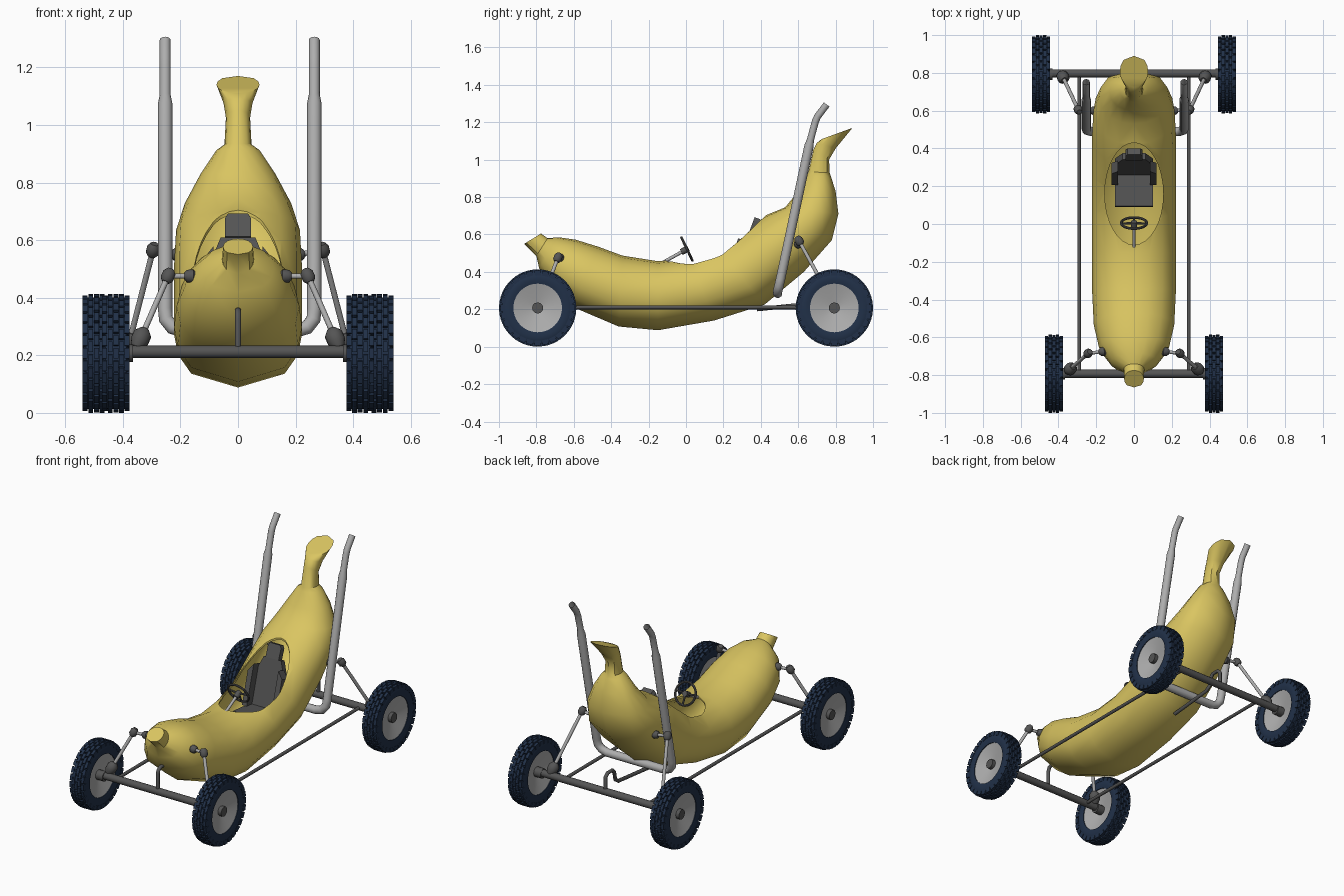
import bpy, bmesh, math
from mathutils import Vector, Matrix

if "Cube" in bpy.data.objects:
    bpy.data.objects.remove(bpy.data.objects["Cube"])


def material(name, rgb):
    m = bpy.data.materials.new(name)
    m.diffuse_color = (*rgb, 1)
    m.use_nodes = True
    m.node_tree.nodes["Principled BSDF"].inputs["Base Color"].default_value = m.diffuse_color
    return m


YELLOW = material("yellow_skin", (0.70, 0.56, 0.12))
RUBBER = material("dark_rubber", (0.015, 0.03, 0.065))
DARK = material("dark_grey", (0.09, 0.09, 0.09))
LIGHT = material("light_grey", (0.42, 0.42, 0.42))


def activate(ob):
    bpy.ops.object.select_all(action='DESELECT')
    ob.select_set(True)
    bpy.context.view_layer.objects.active = ob


def finish(name, bm, mat, angle=40):
    bmesh.ops.recalc_face_normals(bm, faces=bm.faces[:])
    me = bpy.data.meshes.new(name)
    bm.to_mesh(me)
    bm.free()
    ob = bpy.data.objects.new(name, me)
    bpy.context.collection.objects.link(ob)
    me.materials.append(mat)
    activate(ob)
    bpy.ops.object.shade_smooth_by_angle(angle=math.radians(angle))
    return ob


def loft(bm, rings, closed=False, caps=True):
    vs = [[bm.verts.new(p) for p in r] for r in rings]
    pairs = list(zip(vs, vs[1:])) + ([(vs[-1], vs[0])] if closed else [])
    for a, b in pairs:
        for i in range(len(a)):
            j = (i + 1) % len(a)
            bm.faces.new((a[i], a[j], b[j], b[i]))
    if caps and not closed:
        bm.faces.new(vs[0])
        bm.faces.new(vs[-1])


def lathe(bm, profile, centre, segs=40):
    """Revolve a closed (x, radius) profile about the x axis."""
    c = Vector(centre)
    loft(bm, [[c + Vector((x, r * math.cos(a), r * math.sin(a))) for x, r in profile]
              for a in (2 * math.pi * i / segs for i in range(segs))], closed=True)


def tube(name, pts, r, mat, radii=None, caps=True, sides=4):
    cu = bpy.data.curves.new(name, 'CURVE')
    cu.dimensions = '3D'
    cu.bevel_depth = r
    cu.bevel_resolution = sides
    cu.use_fill_caps = caps
    sp = cu.splines.new('POLY')
    sp.points.add(len(pts) - 1)
    for i, p in enumerate(pts):
        sp.points[i].co = (*p, 1)
        sp.points[i].radius = radii[i] if radii else 1
    ob = bpy.data.objects.new(name, cu)
    bpy.context.collection.objects.link(ob)
    activate(ob)
    bpy.ops.object.convert(target='MESH')
    ob = bpy.context.object
    ob.data.materials.clear()
    ob.data.materials.append(mat)
    bpy.ops.object.shade_smooth_by_angle(angle=math.radians(40))
    return ob


# Banana body: sections as (top y, top z, bottom y, bottom z, half width)
sections = [
    (-.775, .605, -.865, .55, .052), (-.74, .58, -.80, .485, .055),
    (-.68, .585, -.785, .42, .125), (-.59, .572, -.72, .30, .185),
    (-.47, .535, -.60, .21, .213), (-.34, .487, -.36, .108, .222),
    (-.15, .457, -.15, .088, .222), (.02, .475, .15, .14, .222),
    (.16, .53, .42, .225, .222), (.30, .625, .63, .40, .222),
    (.42, .70, .78, .57, .215), (.53, .745, .815, .71, .185),
    (.60, .83, .80, .83, .13), (.645, .915, .775, .91, .075),
    (.655, .935, .768, .93, .047), (.68, 1.05, .765, 1.0, .042),
    (.70, 1.09, .80, 1.06, .05), (.725, 1.11, .89, 1.17, .075)]
half = [(.73, -.74), (.94, -.38), (1, 0), (.92, .42), (.68, .76), (.36, .94)]
ring = [(0, -1)] + half + [(0, 1)] + [(-x, v) for x, v in reversed(half)]
bm = bmesh.new()
loft(bm, [[(x * w, (ty + by) / 2 + v * (ty - by) / 2, (tz + bz) / 2 + v * (tz - bz) / 2)
           for x, v in ring] for ty, tz, by, bz, w in sections])
body = finish("banana_body", bm, YELLOW)

# Cockpit opening
bm = bmesh.new()
loft(bm, [[(.155 * math.cos(a), .16 + .27 * math.sin(a), z)
           for a in (2 * math.pi * i / 32 for i in range(32))] for z in (.37, 1.0)])
cutter = finish("cockpit_cutter", bm, YELLOW)
cutter.hide_render = True
activate(body)
shell = body.modifiers.new("shell", 'SOLIDIFY')
shell.thickness = .01
shell.offset = -1
cut = body.modifiers.new("opening", 'BOOLEAN')
cut.object = cutter
cut.solver = 'EXACT'
for m in ("shell", "opening"):
    bpy.ops.object.modifier_apply(modifier=m)
bpy.ops.object.shade_smooth_by_angle(angle=math.radians(40))
bpy.data.objects.remove(cutter)

# Wheels
W = .048
tyre_profile = [(-.9 * W, .13), (-W, .15), (-.95 * W, .178), (-.75 * W, .194), (.75 * W, .194),
                (.95 * W, .178), (W, .15), (.9 * W, .13)]
rim_profile = [(-.042, .14), (-.036, .122), (-.012, .028), (.012, .028), (.036, .122), (.042, .14)]
for end, wx, wy in (("front", .424, -.793), ("rear", .492, .793)):
    for side, s in (("left", -1), ("right", 1)):
        c = Vector((s * wx, wy, .207))
        bm = bmesh.new()
        lathe(bm, tyre_profile, c)
        # staggered tread blocks
        for row in range(5):
            x = (row - 2) * .0195
            h = .0 if abs(row - 2) < 2 else .006
            for i in range(28):
                a = 2 * math.pi * (i + .5 * (row % 2)) / 28
                mat = (Matrix.Translation(c) @ Matrix.Rotation(a, 4, 'X')
                       @ Matrix.Translation((x, 0, .193 - h))
                       @ Matrix.Diagonal((.017, .036, .026, 1)))
                bmesh.ops.create_cube(bm, size=1, matrix=mat)
        finish(f"{end}_{side}_tyre", bm, RUBBER, 30)
        bm = bmesh.new()
        lathe(bm, rim_profile, c)
        finish(f"{end}_{side}_rim", bm, LIGHT)
        tube(f"{end}_{side}_hub", [c - Vector((s * .06, 0, 0)), c + Vector((s * .035, 0, 0))], .03, DARK)

# Axles, side rods and body mounts
tube("front_axle", [(-.42, -.793, .212), (.42, -.793, .212)], .022, DARK)
tube("rear_axle", [(-.48, .797, .212), (.48, .797, .212)], .022, DARK)
for side, s in (("left", -1), ("right", 1)):
    tube(f"{side}_side_rod", [(s * .29, -.79, .21), (s * .29, .797, .21)], .01, DARK)
tube("front_mount", [(0, -.793, .21), (0, -.793, .325), (0, -.785, .345), (0, -.765, .355), (0, -.66, .355)],
     .011, DARK)
tube("rear_mount", [(0, .38, .20), (0, .67, .23), (0, .70, .25), (0, .71, .30), (0, .73, .32),
                    (0, .775, .32), (0, .797, .30), (0, .797, .21)], .011, DARK)

# Suspension: body ball, joint, strut and lower mount
for end, ball, joint, foot in (
        ("front", (.165, -.675, .475), (.243, -.685, .475), (.335, -.765, .265)),
        ("rear", (.21, .60, .55), (.295, .605, .565), (.375, .775, .255))):
    for side, s in (("left", -1), ("right", 1)):
        b, j, f = (Vector((s * p[0], p[1], p[2])) for p in (ball, joint, foot))
        d = (f - j).normalized()
        n = f"{end}_{side}"
        e = (j - b).normalized()
        tube(n + "_link", [b, j], .009, LIGHT)
        tube(n + "_ball", [b - e * .02, b - e * .008, b + e * .012, b + e * .022], .024, DARK, [.6, 1, .9, .5])
        tube(n + "_joint", [j - d * .026, j - d * .012, j + d * .012, j + d * .024], .023, DARK, [.6, 1, 1, .6])
        tube(n + "_strut", [j, f], .01, LIGHT)
        tube(n + "_foot", [f - d * .03, f - d * .01, f + d * .02, f + d * .045], .032, DARK, [.5, 1, 1, .6])

# Exhaust: two stacks joined by a pipe under the body
stack = [(.20, .49, .285, 1), (.24, .49, .297, 1), (.262, .497, .325, 1), (.265, .505, .36, 1),
         (.265, .658, 1.075, 1), (.265, .665, 1.105, .76), (.265, .692, 1.205, .76),
         (.265, .703, 1.23, .76), (.265, .752, 1.295, .76)]
path = [(-x + .012, y, z, r) for x, y, z, r in reversed(stack)] + stack
tube("exhaust", [p[:3] for p in path], .025, LIGHT, [p[3] for p in path], caps=False)


# Seat
def slab(bm, outline, lower, upper, thick):
    """Extrude an (x, t) outline lying on the line lower -> upper in the yz plane."""
    lo, hi = Vector((0, *lower)), Vector((0, *upper))
    n = (hi - lo).cross(Vector((1, 0, 0))).normalized() * thick
    pts = [lo.lerp(hi, t) + Vector((x, 0, 0)) for x, t in outline]
    loft(bm, [pts, [p + n for p in pts]])


bm = bmesh.new()
slab(bm, [(-.1, 0), (.1, 0), (.1, 1), (-.1, 1)], (.09, .30), (.30, .28), -.05)
slab(bm, [(-.095, 0), (.095, 0), (.10, .7), (.06, 1), (-.06, 1), (-.10, .7)], (.28, .28), (.375, .60), -.035)
slab(bm, [(-.045, 0), (.045, 0), (.045, .8), (.035, 1), (-.035, 1), (-.045, .8)], (.37, .60), (.40, .68), -.035)
for s in (-1, 1):
    slab(bm, [(s * .085, .1), (s * .118, .1), (s * .118, .72), (s * .085, .85)], (.255, .29), (.35, .61), -.06)
finish("seat", bm, DARK, 20)

# Steering wheel with spokes and column
centre = Vector((0, .005, .522))
up = Vector((0, -.43, .9))
ringpts = [centre + Vector((.068 * math.cos(a), 0, 0)) + up * (.068 * math.sin(a))
           for a in (2 * math.pi * i / 28 for i in range(29))]
tube("steering_wheel", ringpts, .007, DARK, sides=2)
for i, a in enumerate((.1, math.pi - .1, 1.5 * math.pi)):
    tube(f"steering_spoke_{i}", [centre, centre + Vector((.066 * math.cos(a), 0, 0)) + up * (.066 * math.sin(a))],
         .006, DARK, sides=2)
tube("steering_hub", [centre + Vector((0, .008, .004)), centre + Vector((0, -.03, -.016))], .017, DARK)
tube("steering_column", [centre, (0, -.16, .43)], .009, LIGHT)
